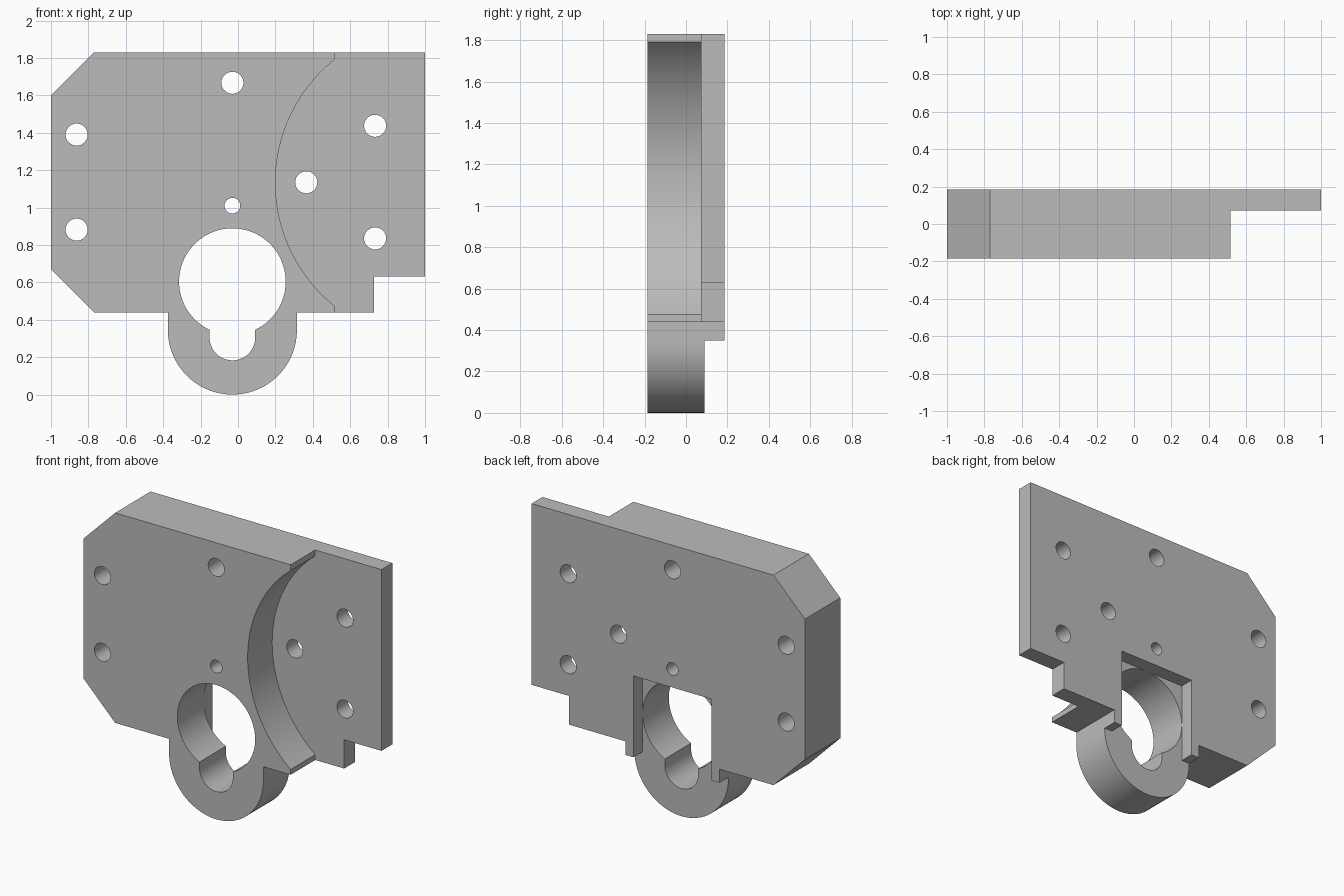
import bpy
import bmesh
from math import radians, pi, cos, sin, sqrt, asin

if "Cube" in bpy.data.objects:
    bpy.data.objects.remove(bpy.data.objects["Cube"])

grey = bpy.data.materials.new("machined grey")
grey.use_nodes = True
grey.diffuse_color = (0.5, 0.5, 0.5, 1)
grey.node_tree.nodes["Principled BSDF"].inputs["Base Color"].default_value = (0.5, 0.5, 0.5, 1)

FRONT, BACK = -0.185, 0.185
RECESS_Y, RING_BACK = 0.072, 0.09
TOP, BOTTOM = 1.83, 0.44
AXIS = -0.03          # x of the ring and bore
RING_R, BORE_R, SLOT_R = 0.345, 0.285, 0.122
OUT = 0.2             # cutter overshoot


def arc(cx, cz, r, a0, a1, n):
    """Points on an arc in the x-z plane, angles in radians."""
    return [(cx + r * cos(a0 + (a1 - a0) * i / n),
             cz + r * sin(a0 + (a1 - a0) * i / n)) for i in range(n + 1)]


def prism(name, points, y0, y1):
    """Extrude an x-z outline from y0 to y1."""
    bm = bmesh.new()
    face = bm.faces.new([bm.verts.new((x, y0, z)) for x, z in points])
    ext = bmesh.ops.extrude_face_region(bm, geom=[face])
    moved = [v for v in ext["geom"] if isinstance(v, bmesh.types.BMVert)]
    bmesh.ops.translate(bm, verts=moved, vec=(0, y1 - y0, 0))
    bmesh.ops.recalc_face_normals(bm, faces=bm.faces)
    mesh = bpy.data.meshes.new(name)
    bm.to_mesh(mesh)
    bm.free()
    mesh.materials.append(grey)
    obj = bpy.data.objects.new(name, mesh)
    bpy.context.collection.objects.link(obj)
    return obj


def box(name, x0, x1, z0, z1, y0, y1):
    return prism(name, [(x0, z0), (x1, z0), (x1, z1), (x0, z1)], y0, y1)


def cut(target, cutter):
    """Subtract the cutter and discard it."""
    cutter.hide_render = True
    mod = target.modifiers.new("cut", "BOOLEAN")
    mod.operation = "DIFFERENCE"
    mod.solver = "EXACT"
    mod.object = cutter
    bpy.context.view_layer.objects.active = target
    bpy.ops.object.modifier_apply(modifier=mod.name)
    bpy.data.objects.remove(cutter)


# Plate outline with chamfered left corners, stepped right corner and round lug
outline = [(-0.77, TOP), (-1, 1.6), (-1, 0.67), (-0.77, BOTTOM), (AXIS - RING_R, BOTTOM)]
outline += arc(AXIS, RING_R, RING_R, pi, 2 * pi, 48)
outline += [(AXIS + RING_R, BOTTOM), (0.727, BOTTOM), (0.727, 0.63), (1, 0.63), (1, TOP)]
plate = prism("mounting_plate", outline, FRONT, BACK)

# Front recess with a curved wall
mid_z, rad, edge_x = 1.133, 0.844, 0.515
cx = 0.2 + rad
half = asin(sqrt(rad ** 2 - (cx - edge_x) ** 2) / rad)
recess = [(edge_x, TOP + OUT)] + arc(cx, mid_z, rad, pi - half, pi + half, 48)
recess += [(edge_x, BOTTOM - 0.05), (1 + OUT, BOTTOM - 0.05), (1 + OUT, TOP + OUT)]
cut(plate, prism("recess_cutter", recess, FRONT - OUT, RECESS_Y))

# Lug is thinner than the plate at the back
cut(plate, box("lug_back_cutter", -0.6, 0.6, -OUT, 0.35, RING_BACK, BACK + OUT))

# Rectangular pocket behind the bore
cut(plate, box("pocket_cutter", AXIS - BORE_R, AXIS + BORE_R, 0.2, 0.888,
               RING_BACK, BACK + OUT))

# Keyhole bore: large circle joined to a small round-ended slot
bore_z, slot_z = 0.604, 0.305
a = asin(SLOT_R / BORE_R)
keyhole = arc(AXIS, bore_z, BORE_R, -pi / 2 + a, 1.5 * pi - a, 72)
keyhole += arc(AXIS, slot_z, SLOT_R, pi, 2 * pi, 32)
cut(plate, prism("keyhole_cutter", keyhole, FRONT - OUT, BACK + OUT))

# Bolt holes and the small pin hole
bolts = [(-0.863, 1.39), (-0.863, 0.882), (AXIS, 1.667),
         (0.365, 1.135), (0.733, 1.437), (0.733, 0.835)]
for x, z, r in [(x, z, 0.059) for x, z in bolts] + [(AXIS, 1.01, 0.042)]:
    cut(plate, prism("hole_cutter", arc(x, z, r, 0, 2 * pi, 32)[:-1], FRONT - OUT, BACK + OUT))

# Smooth curved walls, keep edges crisp
bpy.ops.object.select_all(action="DESELECT")
plate.select_set(True)
bpy.context.view_layer.objects.active = plate
bpy.ops.object.shade_smooth_by_angle(angle=radians(25))
